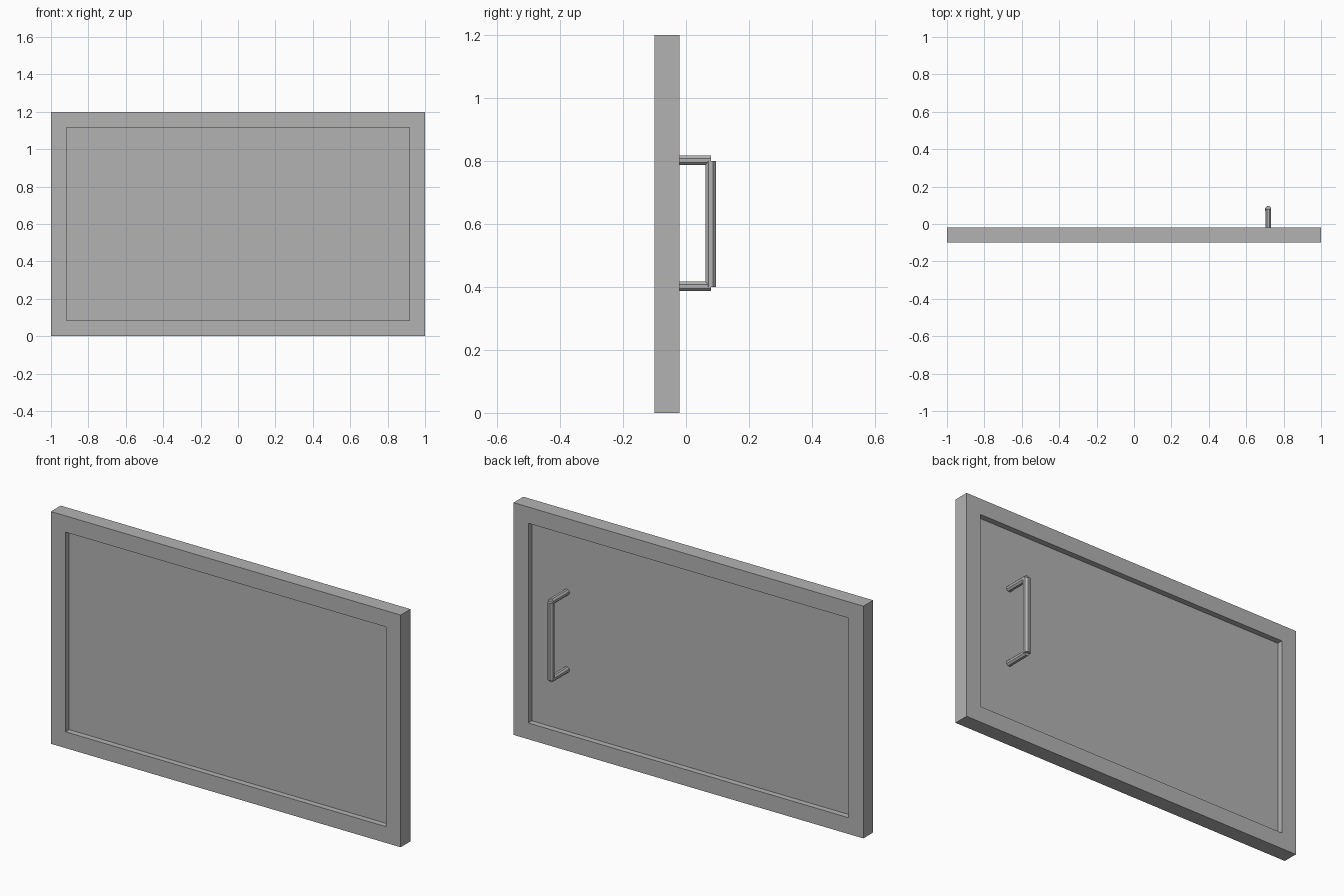
import bpy
import bmesh
from math import pi
from mathutils import Matrix, Vector

cube = bpy.data.objects.get("Cube")
if cube:
    bpy.data.objects.remove(cube, do_unlink=True)

grey = bpy.data.materials.new("plain_grey")
grey.use_nodes = True
COLOUR = (0.45, 0.45, 0.45, 1)
grey.diffuse_color = COLOUR
grey.node_tree.nodes["Principled BSDF"].inputs["Base Color"].default_value = COLOUR


def finish(bm, name):
    bmesh.ops.recalc_face_normals(bm, faces=bm.faces)
    mesh = bpy.data.meshes.new(name)
    bm.to_mesh(mesh)
    bm.free()
    mesh.materials.append(grey)
    obj = bpy.data.objects.new(name, mesh)
    bpy.context.collection.objects.link(obj)
    return obj


def rod(name, start, end, diameter):
    """Eight-sided rod with its flats facing the axes."""
    start, end = Vector(start), Vector(end)
    axis = end - start
    turn = axis.to_track_quat("Z", "Y").to_matrix().to_4x4()
    radius = diameter / 2 / 0.924
    bm = bmesh.new()
    bmesh.ops.create_cone(
        bm, cap_ends=True, segments=8, radius1=radius, radius2=radius, depth=axis.length,
        matrix=Matrix.Translation((start + end) / 2) @ turn @ Matrix.Rotation(pi / 8, 4, "Z"))
    return finish(bm, name)


# Door slab with a shallow panel sunk into its front and back
WIDTH, HEIGHT, THICK = 2.0, 1.2, 0.08
MARGIN, DEPTH = 0.119, 0.03
bm = bmesh.new()
bmesh.ops.create_cube(
    bm, size=1,
    matrix=Matrix.Translation((0, -0.06, HEIGHT / 2)) @ Matrix.Diagonal((WIDTH, THICK, HEIGHT, 1)))
bm.normal_update()
broad = [f for f in bm.faces if abs(f.normal.y) > 0.9]
bmesh.ops.inset_individual(bm, faces=broad, thickness=MARGIN)
# Straight-walled recess on each broad side
for face in broad:
    inward = -face.normal * DEPTH
    new = bmesh.ops.extrude_discrete_faces(bm, faces=[face])["faces"][0]
    bmesh.ops.translate(bm, verts=new.verts, vec=inward)
finish(bm, "door_panel")

# Pull handle on the back: two posts and a grip
HANDLE_X = 0.717
for name, z in (("lower_handle_post", 0.402), ("upper_handle_post", 0.802)):
    rod(name, (HANDLE_X, -0.05, z), (HANDLE_X, 0.08, z), 0.03)
rod("handle_grip", (HANDLE_X, 0.0785, 0.4), (HANDLE_X, 0.0785, 0.8), 0.033)
